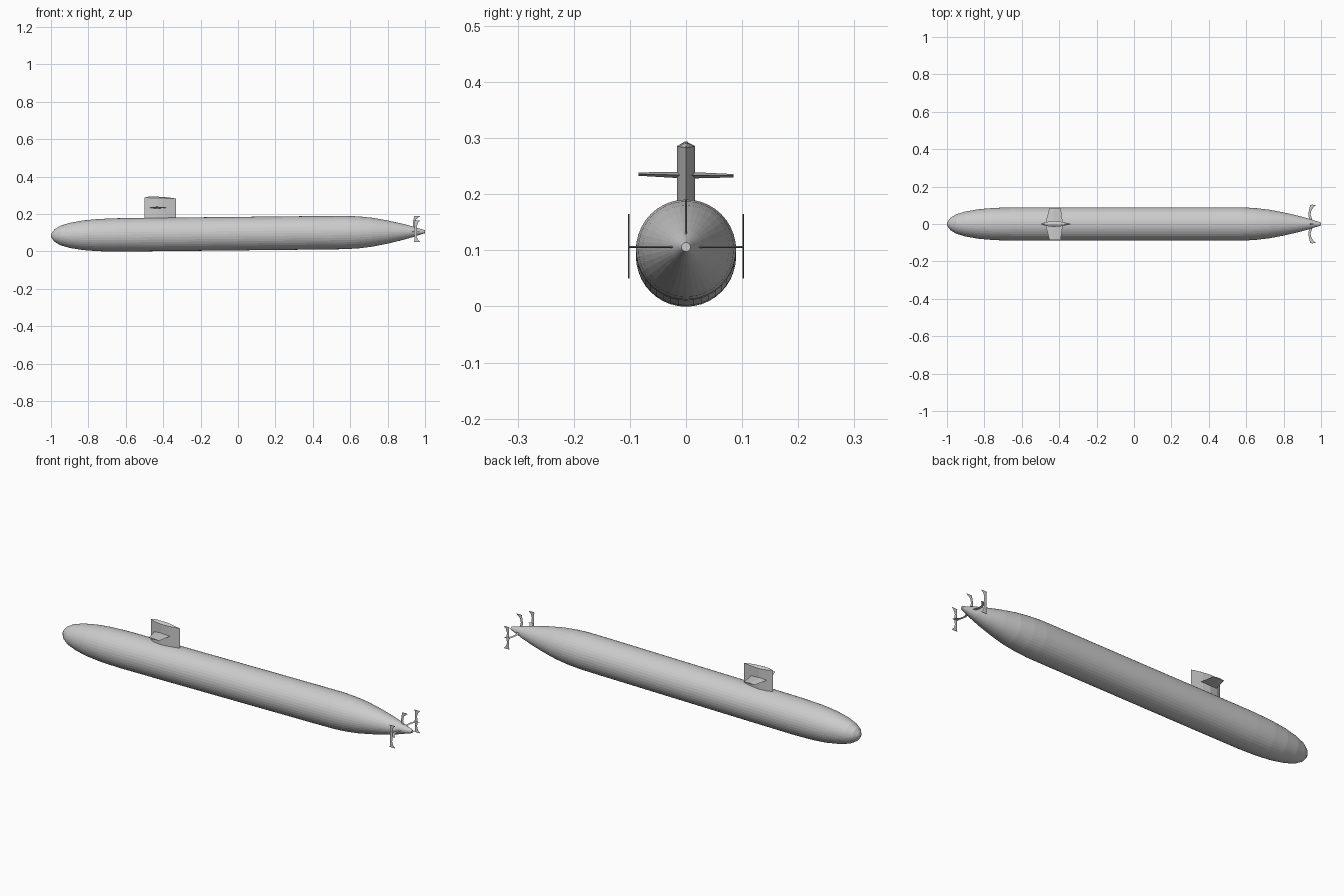
import bpy, bmesh, math

if "Cube" in bpy.data.objects:
    bpy.data.objects.remove(bpy.data.objects["Cube"])


def make_object(name, bm):
    bmesh.ops.recalc_face_normals(bm, faces=bm.faces)
    me = bpy.data.meshes.new(name)
    bm.to_mesh(me)
    bm.free()
    ob = bpy.data.objects.new(name, me)
    bpy.context.collection.objects.link(ob)
    return ob


def loft(name, rings):
    """Bridge equal-length rings of points and cap both ends."""
    bm = bmesh.new()
    rows = [[bm.verts.new(p) for p in ring] for ring in rings]
    n = len(rows[0])
    for a, b in zip(rows, rows[1:]):
        for i in range(n):
            j = (i + 1) % n
            bm.faces.new((a[i], a[j], b[j], b[i]))
    bm.faces.new(rows[0])
    bm.faces.new(rows[-1])
    return make_object(name, bm)


def axis_z(x):
    return 0.0955 + 0.0105 * x


# Hull: lathe profile along a slightly rising axis
profile = [(-1, .003), (-.995, .016), (-.98, .034), (-.95, .052), (-.9, .067),
           (-.83, .079), (-.75, .086), (-.65, .089), (-.4, .0895), (-.1, .0895),
           (.2, .0895), (.45, .0895), (.58, .089), (.65, .085), (.72, .077),
           (.8, .062), (.87, .046), (.93, .030), (.97, .017), (1, .008)]
SIDES = 40
hull = loft("hull", [[(x, r * math.cos(2 * math.pi * i / SIDES),
                       axis_z(x) + r * math.sin(2 * math.pi * i / SIDES))
                      for i in range(SIDES)] for x, r in profile])

# Sail: pointed lens section with a low ridged roof
plan = [(-.5, 0), (-.475, .010), (-.43, .016), (-.39, .012), (-.332, 0),
        (-.39, -.012), (-.43, -.016), (-.475, -.010)]


def roof(x):
    return .288 - .03 * (x + .5)


sail = loft("sail", [[(x, y, .17) for x, y in plan],
                     [(x, y, roof(x)) for x, y in plan],
                     [(x, y * .15, roof(x) + (.007 if abs(y) > 0 else 0))
                      for x, y in plan]])


# Sail planes: tapered diamond-section wings, mirrored
def plane_section(y, x0, x1, t, z):
    m = x0 + .4 * (x1 - x0)
    return [(x0, y, z), (m, y, z + t), (x1, y, z), (m, y, z - t)]


for side, s in (("left", -1), ("right", 1)):
    z_root, z_tip = .234, .2345 - .0015 * s
    loft("sail_plane_" + side, [plane_section(0, -.475, -.38, .006, z_root),
                                plane_section(s * .085, -.452, -.392, .003, z_tip)])


# Stern fins: thin blades given by stations (x, y, z, chord)
def blade(name, stations, thick):
    tx, ty, tz = thick
    rings = []
    for x, y, z, c in stations:
        rings.append([(x - c / 2, y, z), (x, y + ty, z + tz),
                      (x + c / 2, y, z), (x, y - ty, z - tz)])
    return loft(name, rings)


for side, s in (("left", -1), ("right", 1)):
    # Horizontal strut with a flared, swept outer end
    blade("stern_strut_" + side,
          [(.952, 0, .106, .02), (.945, s * .025, .106, .016),
           (.938, s * .05, .106, .012), (.942, s * .075, .106, .013),
           (.951, s * .092, .106, .022), (.957, s * .102, .106, .034)],
          (0, 0, .0015))
    # Upright end plate, waisted in the middle
    blade("end_plate_" + side,
          [(.957, s * .102, .05, .034), (.953, s * .102, .062, .018),
           (.949, s * .102, .08, .013), (.950, s * .102, .107, .016),
           (.949, s * .102, .135, .013), (.953, s * .102, .153, .018),
           (.957, s * .102, .165, .034)],
          (0, .001, 0))

# Upper rudder
blade("upper_rudder",
      [(.952, 0, .106, .02), (.945, 0, .13, .015), (.941, 0, .15, .012),
       (.945, 0, .172, .014), (.953, 0, .182, .024), (.957, 0, .19, .034)],
      (0, .0015, 0))
